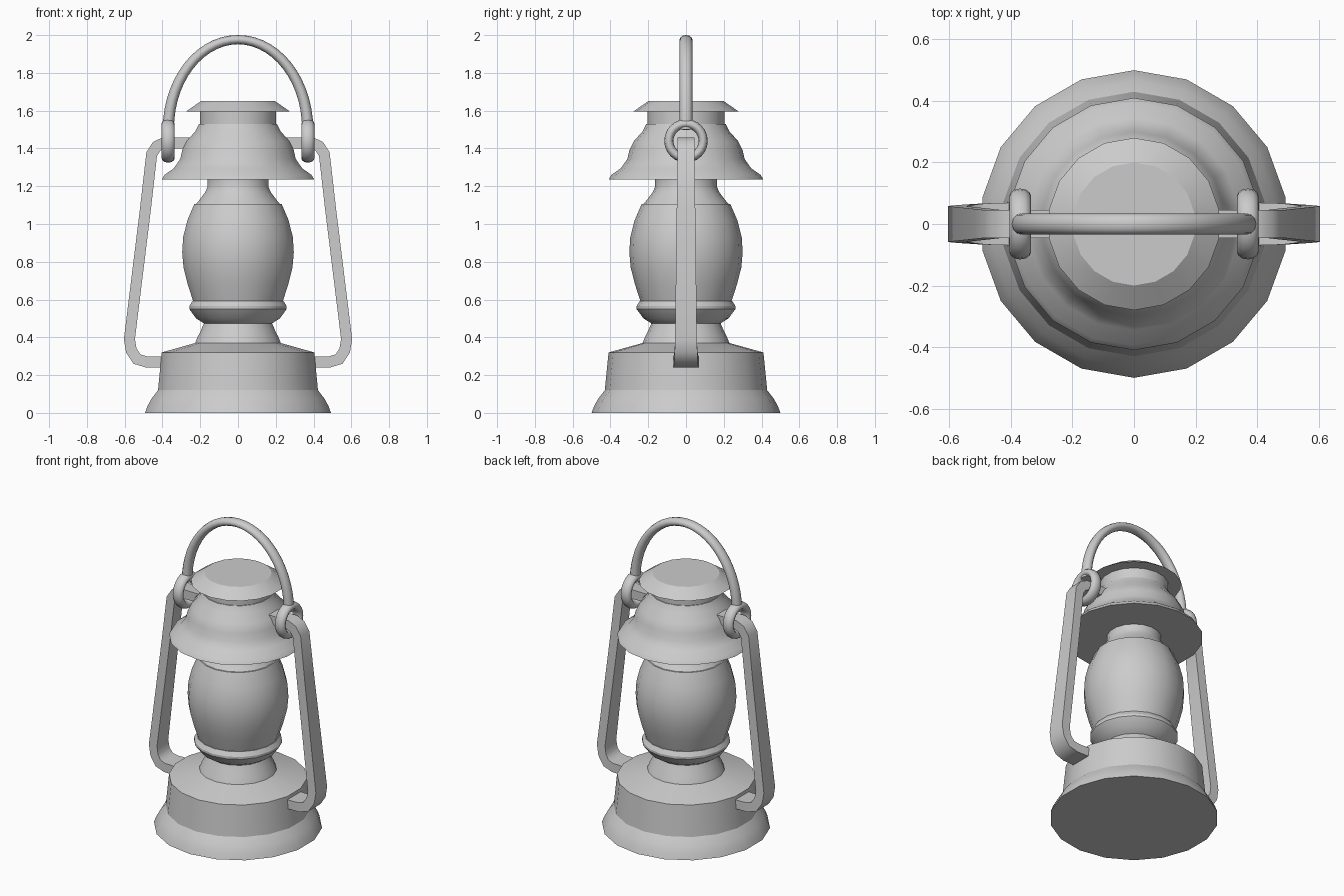
import bpy, bmesh, math
from math import sin, cos, pi
from mathutils import Vector

if "Cube" in bpy.data.objects:
    bpy.data.objects.remove(bpy.data.objects["Cube"])


def finish(name, bm, angle=30):
    bmesh.ops.recalc_face_normals(bm, faces=bm.faces[:])
    me = bpy.data.meshes.new(name)
    bm.to_mesh(me)
    bm.free()
    me.shade_smooth()
    me.set_sharp_from_angle(angle=math.radians(angle))
    ob = bpy.data.objects.new(name, me)
    bpy.context.collection.objects.link(ob)
    return ob


def skin(name, rings, closed=False, angle=30):
    """Bridge successive vertex rings; cap the ends unless closed."""
    bm = bmesh.new()
    loops = [[bm.verts.new(p) for p in ring] for ring in rings]
    n = len(loops[0])
    pairs = list(zip(loops, loops[1:])) + ([(loops[-1], loops[0])] if closed else [])
    for a, b in pairs:
        for i in range(n):
            j = (i + 1) % n
            bm.faces.new((a[i], a[j], b[j], b[i]))
    if not closed:
        bm.faces.new(loops[0])
        bm.faces.new(loops[-1])
    return finish(name, bm, angle)


def lathe(name, profile, sides=18):
    return skin(name, [[(r * cos(pi / 2 + 2 * pi * i / sides),
                         r * sin(pi / 2 + 2 * pi * i / sides), z)
                        for i in range(sides)] for r, z in profile])


def sweep(name, path, section, normal, closed=False, angle=30):
    """Sweep a section along a planar path; section(i) gives (in-plane, normal) offsets."""
    pts = [Vector(p) for p in path]
    normal = Vector(normal)
    n, rings = len(pts), []
    for i, p in enumerate(pts):
        prev = pts[i - 1] if (closed or i > 0) else p
        nxt = pts[(i + 1) % n] if (closed or i < n - 1) else p
        d0 = (p - prev).normalized()
        d1 = (nxt - p).normalized()
        side = (d0 + d1).normalized().cross(normal)
        c = max(d0.dot(d1), -0.5) if d0.length and d1.length else 1
        miter = 1 / math.sqrt((1 + c) / 2)
        rings.append([p + side * u * miter + normal * v for u, v in section(i)])
    return skin(name, rings, closed, angle)


def oval(a, b, n=12):
    return [(a * cos(2 * pi * k / n), b * sin(2 * pi * k / n)) for k in range(n)]


# Turned body parts
lathe("fuel_tank", [(.50, 0), (.487, .035), (.465, .075), (.43, .12), (.41, .32),
                    (.23, .37), (.218, .40), (.20, .435), (.183, .475)])
lathe("burner", [(.18, .472), (.225, .50), (.262, .55), (.262, .565), (.245, .592)])
lathe("glass_globe", [(.24, .588), (.27, .68), (.293, .77), (.30, .85), (.295, .93),
                      (.272, 1.02), (.235, 1.105)])
lathe("globe_collar", [(.23, 1.10), (.205, 1.13), (.175, 1.17), (.163, 1.20), (.163, 1.24)])
lathe("hood", [(.41, 1.235), (.395, 1.26), (.345, 1.295), (.31, 1.345),
               (.30, 1.39), (.275, 1.44), (.23, 1.49), (.21, 1.53)])
lathe("chimney", [(.205, 1.52), (.205, 1.60)])
lathe("chimney_cap", [(.28, 1.595), (.20, 1.65)])

# Flat side frames, widening towards the bottom
frame_path = [(.25, 1.43), (.39, 1.43), (.43, 1.412), (.457, 1.37), (.49, 1.08),
              (.575, .39), (.565, .33), (.535, .285), (.485, .27), (.38, .27)]
frame_half = [.045, .045, .045, .045, .049, .058, .06, .063, .067, .07]


def frame_section(i):
    h = frame_half[i]
    return [(-.029, -h), (.029, -h), (.029, h), (-.029, h)]


for s, tag in ((1, "right"), (-1, "left")):
    sweep("side_frame_" + tag, [(s * x, 0, z) for x, z in frame_path],
          frame_section, (0, 1, 0), angle=40)
    # Ring that hooks the handle over the frame
    sweep("handle_ring_" + tag,
          [(s * .37, .091 * cos(2 * pi * k / 24), 1.44 + .091 * sin(2 * pi * k / 24))
           for k in range(24)],
          lambda i: oval(.024, .035), (1, 0, 0), closed=True, angle=60)

# Arched carrying handle
arch = [(.369 * cos(pi * k / 28), 0, 1.50 + .476 * sin(pi * k / 28)) for k in range(29)]
sweep("handle", arch, lambda i: oval(.024 + .006 * abs(i - 14) / 14, .034), (0, 1, 0), angle=60)
